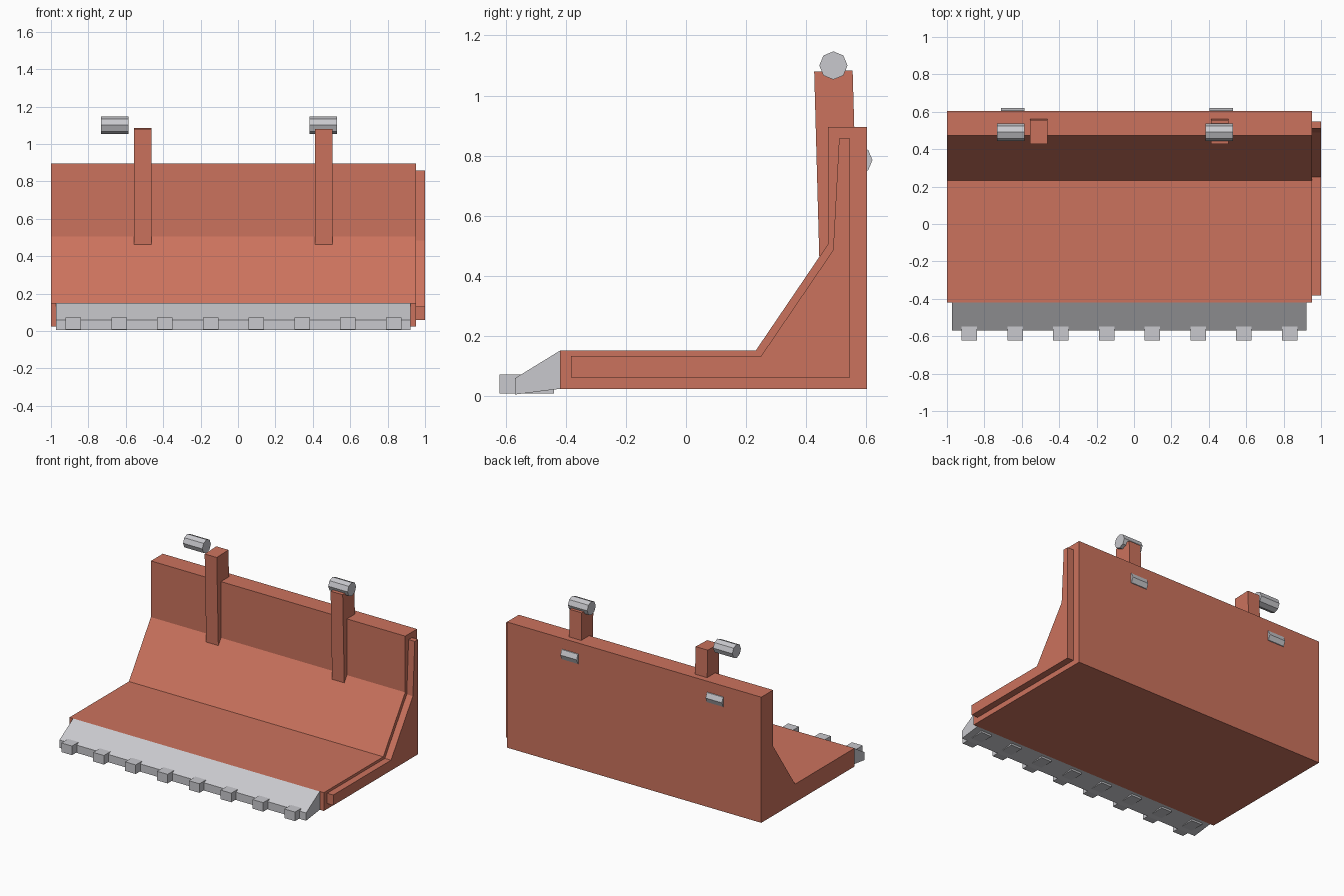
import bpy
import bmesh
from math import sin, cos, pi

cube = bpy.data.objects.get("Cube")
if cube:
    bpy.data.objects.remove(cube, do_unlink=True)


def material(name, color):
    m = bpy.data.materials.new(name)
    m.diffuse_color = color
    m.use_nodes = True
    m.node_tree.nodes["Principled BSDF"].inputs["Base Color"].default_value = color
    return m


PAINT = material("terracotta paint", (0.60, 0.17, 0.11, 1))
STEEL = material("bare steel", (0.58, 0.58, 0.61, 1))


def extrude(name, profile, x0, x1, mat):
    """Sweep a (y, z) outline along x."""
    bm = bmesh.new()
    face = bm.faces.new([bm.verts.new((x0, y, z)) for y, z in profile])
    swept = bmesh.ops.extrude_face_region(bm, geom=[face])["geom"]
    bmesh.ops.translate(bm, vec=(x1 - x0, 0, 0),
                        verts=[v for v in swept if isinstance(v, bmesh.types.BMVert)])
    bmesh.ops.recalc_face_normals(bm, faces=bm.faces)
    mesh = bpy.data.meshes.new(name)
    bm.to_mesh(mesh)
    bm.free()
    mesh.materials.append(mat)
    obj = bpy.data.objects.new(name, mesh)
    bpy.context.collection.objects.link(obj)
    return obj


def octagon(y, z, r):
    return [(y + r * cos(i * pi / 4), z + r * sin(i * pi / 4)) for i in range(8)]


# Bucket body: floor, sloped rear and upright back wall
extrude("bucket_body", [(-0.42, 0.023), (0.603, 0.023), (0.603, 0.895), (0.473, 0.895),
                        (0.473, 0.505), (0.232, 0.15), (-0.42, 0.15)], -1.0, 0.953, PAINT)

# Raised plate on the left end only
extrude("side_plate", [(-0.383, 0.06), (0.547, 0.06), (0.547, 0.857), (0.51, 0.857),
                       (0.49, 0.485), (0.25, 0.132), (-0.383, 0.132)], 0.953, 1.0, PAINT)

# Cutting edge wedge and its teeth
extrude("cutting_edge", [(-0.42, 0.023), (-0.42, 0.15), (-0.57, 0.058), (-0.57, 0.004)],
        -0.972, 0.922, STEEL)
for i in range(8):
    x = -0.88 + i * 0.2446
    extrude(f"tooth_{i + 1}", [(-0.622, 0.008), (-0.44, 0.008), (-0.44, 0.071), (-0.622, 0.071)],
            x - 0.041, x + 0.041, STEEL)

# Leaning mounting arms, each with an upper and a lower pin
for side, x in (("right", -0.555), ("left", 0.412)):
    extrude(f"{side}_arm", [(0.444, 0.459), (0.573, 0.463), (0.555, 1.084), (0.427, 1.08)],
            x, x + 0.093, PAINT)
    pin = -0.733 if side == "right" else 0.382
    extrude(f"{side}_upper_pin", octagon(0.491, 1.10, 0.047), pin, pin + 0.148, STEEL)
    extrude(f"{side}_lower_pin", octagon(0.574, 0.785, 0.047), pin + 0.023, pin + 0.148, STEEL)
